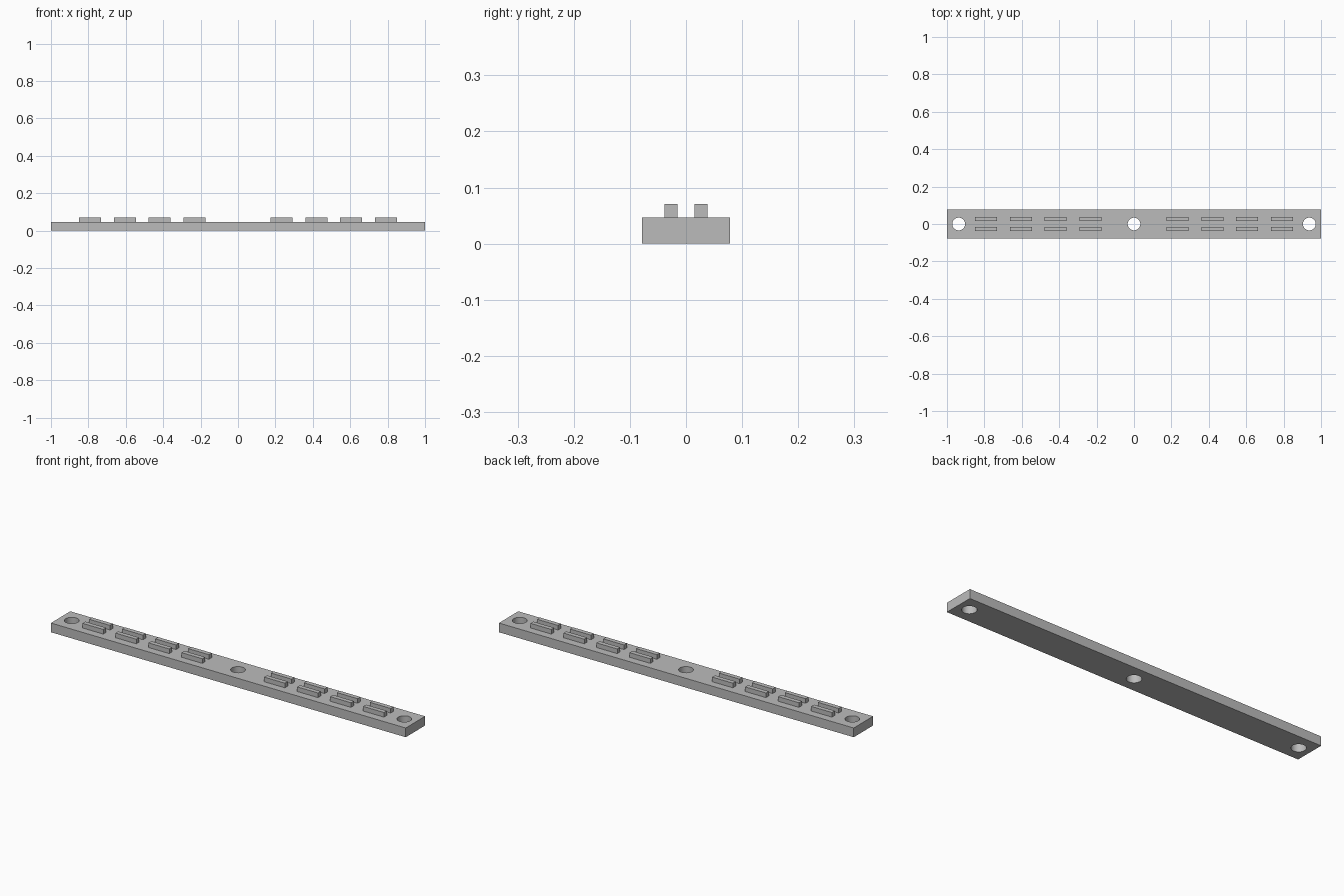
import bpy
import math

if "Cube" in bpy.data.objects:
    bpy.data.objects.remove(bpy.data.objects["Cube"])

WIDTH, BAR_TOP, RIB_TOP = 0.156, 0.047, 0.0705
HOLE_X, HOLE_RADIUS = 0.9375, 0.034
RIB_SIZE = (0.117, 0.023)
RIB_Y, FIRST_RIB_X, RIB_PITCH = 0.027, 0.233, 0.186

grey = bpy.data.materials.new("plain grey")
grey.use_nodes = True
colour = (0.5, 0.5, 0.5, 1)
grey.diffuse_color = colour
grey.node_tree.nodes["Principled BSDF"].inputs["Base Color"].default_value = colour


def block(name, x, y, z0, z1, size):
    bpy.ops.mesh.primitive_cube_add(size=1, location=(x, y, (z0 + z1) / 2))
    ob = bpy.context.object
    ob.name = name
    ob.scale = (size[0], size[1], z1 - z0)
    bpy.ops.object.transform_apply(location=False, rotation=False, scale=True)
    ob.data.materials.append(grey)
    return ob


# Long flat bar with three screw holes
bar = block("bar", 0, 0, 0, BAR_TOP, (2, WIDTH))
for x in (-HOLE_X, 0, HOLE_X):
    bpy.ops.mesh.primitive_cylinder_add(vertices=48, radius=HOLE_RADIUS, depth=0.2,
                                        location=(x, 0, BAR_TOP / 2))
    cutter = bpy.context.object
    cutter.name = "hole_cutter"
    cutter.data.materials.append(grey)
    bpy.context.view_layer.objects.active = bar
    cut = bar.modifiers.new("hole", "BOOLEAN")
    cut.operation = "DIFFERENCE"
    cut.solver = "EXACT"
    cut.object = cutter
    bpy.ops.object.modifier_apply(modifier=cut.name)
    bpy.data.objects.remove(cutter)

# Smooth hole walls, sharp outer edges
bpy.ops.object.select_all(action="DESELECT")
bar.select_set(True)
bpy.context.view_layer.objects.active = bar
bpy.ops.object.shade_smooth_by_angle(angle=math.radians(30))

# Paired ribs, four pairs on each half
for side, label in ((-1, "right"), (1, "left")):
    for i in range(4):
        x = side * (FIRST_RIB_X + i * RIB_PITCH)
        for y, row in ((-RIB_Y, "front"), (RIB_Y, "back")):
            block(f"{label}_{row}_rib_{i + 1}", x, y, BAR_TOP, RIB_TOP, RIB_SIZE)
